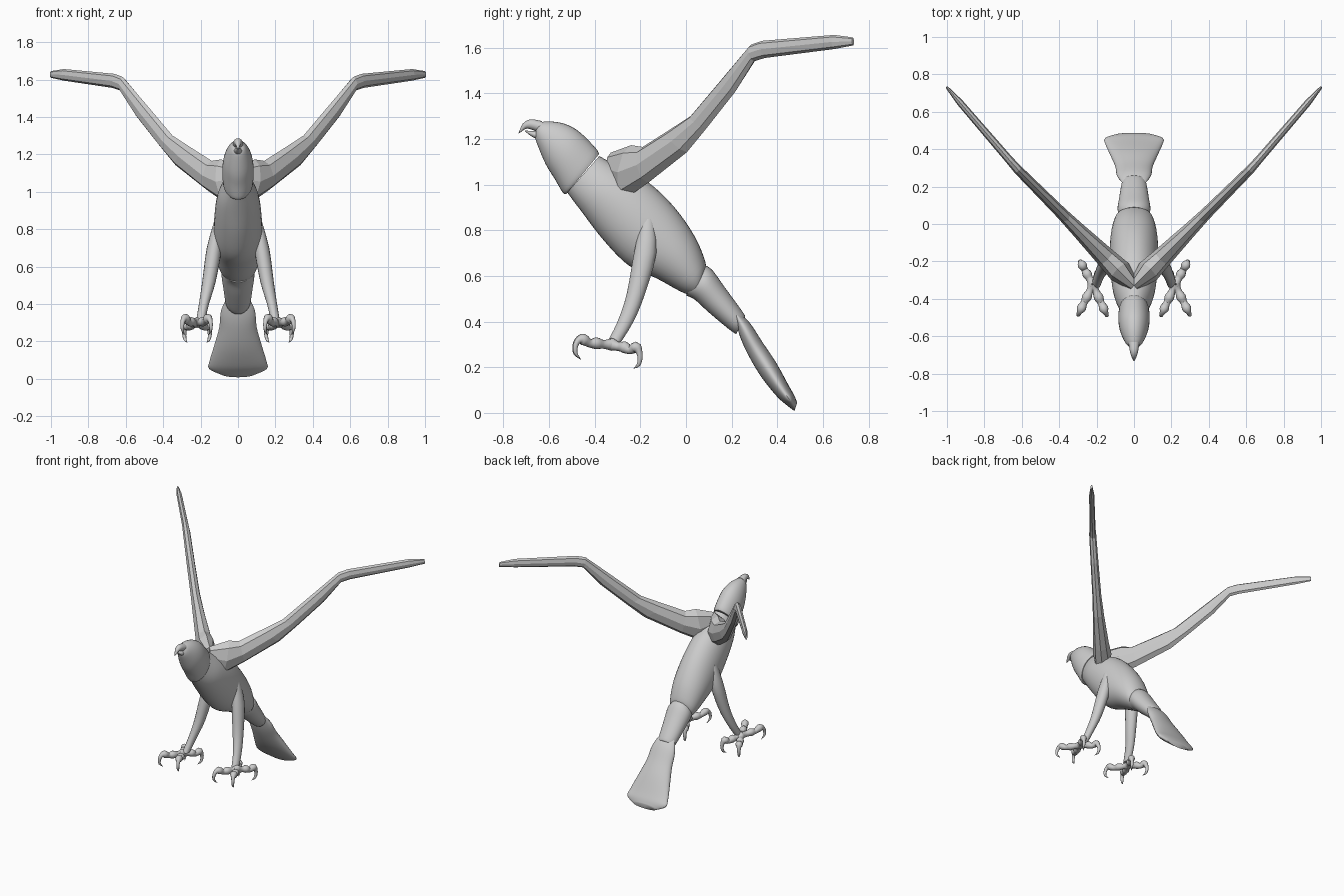
import bpy, bmesh, math
from mathutils import Vector


def spline(rows, steps):
    """Catmull-Rom through rows of numbers."""
    out = []
    for i in range(len(rows) - 1):
        a, b, c, d = (rows[max(0, min(len(rows) - 1, i + k))] for k in (-1, 0, 1, 2))
        for s in range(steps):
            t = s / steps
            out.append([0.5 * (2 * q + (r - p) * t + (2 * p - 5 * q + 4 * r - u) * t * t
                        + (3 * q - p - 3 * r + u) * t ** 3) for p, q, r, u in zip(a, b, c, d)])
    return out + [rows[-1]]


def loft(name, rings, sides, angle):
    """Skin ellipses, each given as top point, bottom point and side vector."""
    bm = bmesh.new()
    loops = []
    for top, bot, side in rings:
        mid, up = (top + bot) / 2, (top - bot) / 2
        loops.append([bm.verts.new(mid + up * math.cos(2 * math.pi * k / sides)
                                   + side * math.sin(2 * math.pi * k / sides)) for k in range(sides)])
    for a, b in zip(loops, loops[1:]):
        for k in range(sides):
            n = (k + 1) % sides
            bm.faces.new((a[k], a[n], b[n], b[k]))
    bm.faces.new(loops[0])
    bm.faces.new(loops[-1])
    bmesh.ops.recalc_face_normals(bm, faces=bm.faces)
    me = bpy.data.meshes.new(name)
    bm.to_mesh(me)
    bm.free()
    ob = bpy.data.objects.new(name, me)
    bpy.context.collection.objects.link(ob)
    if angle:
        bpy.ops.object.select_all(action='DESELECT')
        bpy.context.view_layer.objects.active = ob
        ob.select_set(True)
        bpy.ops.object.shade_smooth_by_angle(angle=math.radians(angle))
    return ob


def body_part(name, rows, sides=32):
    """Rows: top y, z, bottom y, z, half width."""
    rings = [(Vector((0, r[0], r[1])), Vector((0, r[2], r[3])), Vector((r[4], 0, 0)))
             for r in spline(rows, 4)]
    return loft(name, rings, sides, 50)


# Head, torso, rump and tail
body_part("head", [
    (-.655, 1.26, -.66, 1.21, .015), (-.63, 1.275, -.655, 1.185, .04),
    (-.553, 1.272, -.615, 1.09, .07), (-.478, 1.24, -.575, 1.025, .083),
    (-.40, 1.165, -.54, .965, .082), (-.38, 1.135, -.525, .958, .077)])
body_part("torso", [
    (-.38, 1.125, -.52, .965, .074), (-.28, 1.07, -.46, .885, .108),
    (-.165, 1.01, -.36, .755, .125), (-.05, .90, -.25, .645, .13),
    (.04, .77, -.13, .59, .122), (.085, .66, -.02, .53, .1), (.085, .615, .04, .51, .075)])
body_part("rump", [
    (.09, .645, .0, .515, .078), (.12, .62, .04, .495, .088), (.17, .55, .1, .44, .08),
    (.25, .44, .19, .365, .065), (.258, .42, .22, .345, .05)])
body_part("tail", [
    (.21, .455, .205, .445, .05), (.275, .40, .238, .33, .09), (.335, .31, .28, .24, .10),
    (.395, .22, .335, .15, .125), (.45, .12, .40, .07, .152), (.475, .075, .44, .035, .155),
    (.487, .045, .475, .008, .09)])

# Hooked beak, slightly open
body_part("upper_beak", [
    (-.63, 1.278, -.635, 1.225, .03), (-.68, 1.286, -.68, 1.242, .022),
    (-.715, 1.267, -.702, 1.244, .014), (-.734, 1.225, -.732, 1.224, .002)], 16)
body_part("lower_beak", [
    (-.64, 1.235, -.645, 1.195, .025), (-.68, 1.235, -.675, 1.21, .015),
    (-.705, 1.238, -.704, 1.232, .003)], 16)

# Wing rows: top y, z, bottom y, z, half thickness
WING = [(-.33, 1.14, -.33, 1.0, .03), (-.24, 1.173, -.27, .935, .065),
        (-.19, 1.165, -.167, 1.007, .055), (-.08, 1.235, .004, 1.142, .04),
        (.02, 1.30, .09, 1.247, .032), (.15, 1.454, .215, 1.406, .028),
        (.285, 1.613, .297, 1.54, .025), (.333, 1.63, .346, 1.555, .022),
        (.65, 1.656, .65, 1.594, .018), (.73, 1.645, .733, 1.61, .007)]
# Leg rows: x, front y, back y, z, half width
LEG = [(.105, -.195, -.14, .85, .02), (.127, -.228, -.13, .70, .04), (.155, -.26, -.18, .52, .036),
       (.182, -.30, -.23, .40, .027), (.20, -.345, -.285, .31, .024)]
# Toe rows: fraction of reach, height, radius (front and back toes)
FRONT_TOE = [(0, .30, .028), (.22, .30, .019), (.42, .305, .026), (.60, .305, .018),
             (.78, .322, .025), (.91, .318, .015), (.99, .295, .011), (.99, .262, .008), (.85, .235, .001)]
BACK_TOE = [(0, .30, .028), (.25, .29, .019), (.45, .287, .026), (.65, .275, .018),
            (.84, .287, .025), (.95, .27, .015), (.99, .24, .011), (.93, .21, .008), (.76, .195, .001)]


def wing_x(y):
    return y + .33 if y < .3 else .63 + (y - .3) * .86


for side, s in (("right", 1), ("left", -1)):
    loft(side + "_wing", [(Vector((s * wing_x(a), a, b)), Vector((s * wing_x(c), c, d)),
                           Vector((s * .7 * t, -.7 * t, 0))) for a, b, c, d, t in WING], 8, 0)
    loft(side + "_leg", [(Vector((s * x, f, z)), Vector((s * x, b, z)), Vector((w, 0, 0)))
                         for x, f, b, z, w in spline(LEG, 3)], 16, 50)
    # Four knuckled toes with curved claws, splayed in an X
    hub = Vector((s * .22, -.325, 0))
    for n, (tx, ty, rows) in enumerate([(.298, -.485, FRONT_TOE), (.145, -.488, FRONT_TOE),
                                        (.288, -.2, BACK_TOE), (.15, -.2, BACK_TOE)]):
        reach = Vector((s * tx, ty, 0)) - hub
        across = Vector((-reach.y, reach.x, 0)).normalized()
        pts = spline(rows, 3)
        path = [hub + reach * f + Vector((0, 0, z)) for f, z, r in pts]
        rings = []
        for i, p in enumerate(path):
            tangent = (path[min(i + 1, len(path) - 1)] - path[max(i - 1, 0)]).normalized()
            up = tangent.cross(across) * max(pts[i][2], .001)
            rings.append((p + up, p - up, across * max(pts[i][2], .001)))
        loft(f"{side}_toe_{n + 1}", rings, 12, 50)
